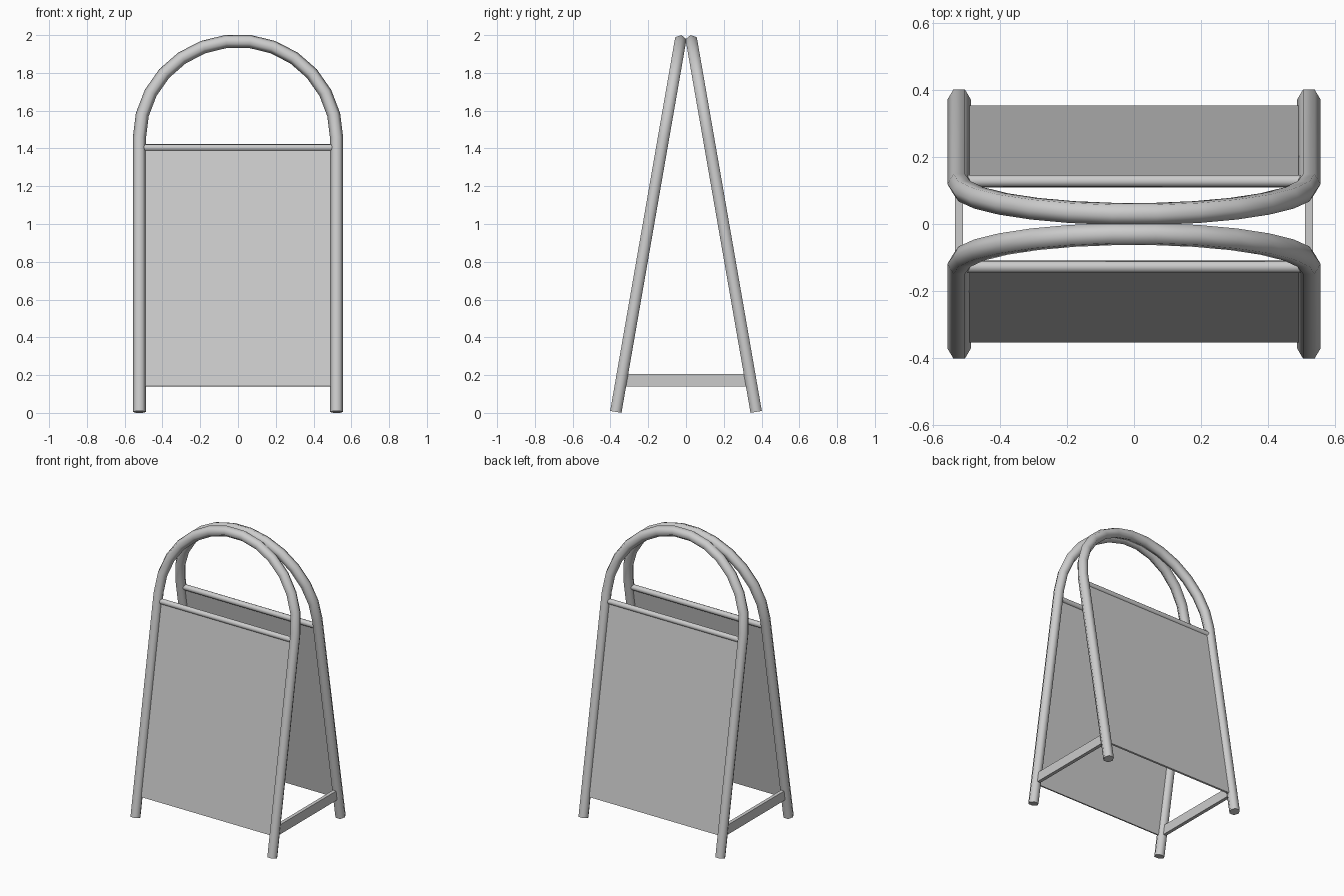
import bpy, bmesh
from math import sin, cos, pi, radians
from mathutils import Matrix, Vector

cube = bpy.data.objects.get("Cube")
if cube:
    bpy.data.objects.remove(cube, do_unlink=True)

TUBE_R = 0.035      # tube radius
ARCH_R = 0.522      # arch centreline radius, also half the leg spacing
LEG = 1.472         # straight leg length
ARCH_STEPS = 13
LEAN = Matrix.Translation((0, -0.3715, 0.0053)) @ Matrix.Rotation(radians(-9.87), 4, 'X')

grey = bpy.data.materials.new("light_grey")
grey.use_nodes = True
colour = (0.6, 0.6, 0.6, 1)
grey.diffuse_color = colour
grey.node_tree.nodes["Principled BSDF"].inputs["Base Color"].default_value = colour


def finish(bm, name, matrix, smooth=False):
    """Turn a bmesh into an object, baking in its placement."""
    bmesh.ops.recalc_face_normals(bm, faces=bm.faces)
    bm.transform(matrix)
    mesh = bpy.data.meshes.new(name)
    bm.to_mesh(mesh)
    bm.free()
    mesh.materials.append(grey)
    obj = bpy.data.objects.new(name, mesh)
    bpy.context.collection.objects.link(obj)
    if smooth:
        bpy.ops.object.select_all(action='DESELECT')
        obj.select_set(True)
        bpy.context.view_layer.objects.active = obj
        bpy.ops.object.shade_smooth_by_angle(angle=radians(65))
    return obj


def box(name, size, centre, matrix):
    bm = bmesh.new()
    bmesh.ops.create_cube(bm, size=1, matrix=Matrix.Translation(centre) @ Matrix.Diagonal((*size, 1)))
    return finish(bm, name, matrix)


def arched_tube(name, matrix):
    """Six-sided tube swept up one leg, over the arch and down the other."""
    stations = [(Vector((ARCH_R, 0, 0)), Vector((1, 0, 0)))]
    for i in range(ARCH_STEPS + 1):
        a = pi * i / ARCH_STEPS
        out = Vector((cos(a), 0, sin(a)))
        stations.append((Vector((0, 0, LEG)) + out * ARCH_R, out))
    stations.append((Vector((-ARCH_R, 0, 0)), Vector((-1, 0, 0))))
    bm = bmesh.new()
    rings = []
    for centre, out in stations:
        rings.append([bm.verts.new(centre + TUBE_R * (out * cos(k * pi / 3) + Vector((0, sin(k * pi / 3), 0))))
                      for k in range(6)])
    for a, b in zip(rings, rings[1:]):
        for k in range(6):
            j = (k + 1) % 6
            bm.faces.new((a[k], a[j], b[j], b[k]))
    bm.faces.new(rings[0])
    bm.faces.new(rings[-1])
    return finish(bm, name, matrix, smooth=True)


def cross_rail(name, matrix):
    bm = bmesh.new()
    place = Matrix.Translation((0, 0, 1.42)) @ Matrix.Rotation(pi / 2, 4, 'Y')
    bmesh.ops.create_cone(bm, cap_ends=True, segments=8, radius1=0.019, radius2=0.019,
                          depth=2 * ARCH_R - 0.03, matrix=place)
    return finish(bm, name, matrix, smooth=True)


# Two identical leaning halves, the back one turned half way round
for side, turn in (("front", 0), ("back", pi)):
    place = Matrix.Rotation(turn, 4, 'Z') @ LEAN
    arched_tube(side + "_frame", place)
    cross_rail(side + "_cross_rail", place)
    box(side + "_panel", (2 * ARCH_R - 0.04, 0.012, 1.283), (0, 0, 0.7785), place)

# Flat spreader bars joining the legs
for side, s in (("left", 1), ("right", -1)):
    box(side + "_spreader", (0.024, 0.67, 0.066), (s * ARCH_R, 0, 0.172), Matrix())
